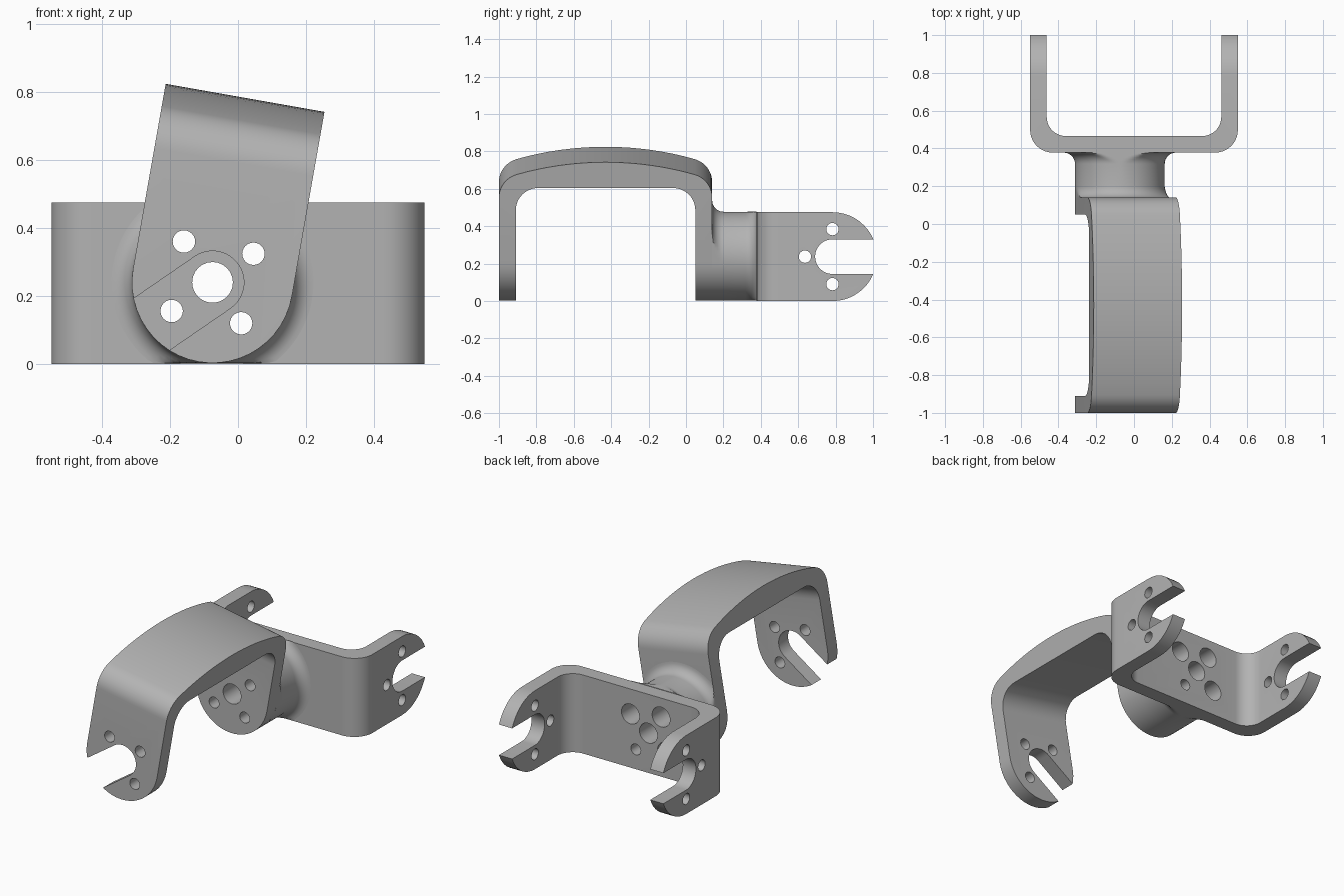
import bpy, bmesh
from math import sin, cos, radians, pi
from mathutils import Matrix, Vector

if "Cube" in bpy.data.objects:
    bpy.data.objects.remove(bpy.data.objects["Cube"])

R = 0.2375                       # half the strap width
T = 0.088                        # strap thickness
SLOT, SCREW, BORE = 0.0925, 0.033, 0.06
HOLE_RING = 0.147
HUB = Vector((-0.075, 0, 0.24))  # axis of the neck
TILT = Matrix.Translation(HUB) @ Matrix.Rotation(radians(10), 4, 'Y')

metal = bpy.data.materials.new("grey_metal")
metal.use_nodes = True
grey = (0.45, 0.45, 0.45, 1)
metal.diffuse_color = grey
metal.node_tree.nodes["Principled BSDF"].inputs["Base Color"].default_value = grey


def finish_mesh(name, bm):
    bmesh.ops.recalc_face_normals(bm, faces=bm.faces)
    mesh = bpy.data.meshes.new(name)
    bm.to_mesh(mesh)
    bm.free()
    mesh.materials.append(metal)
    ob = bpy.data.objects.new(name, mesh)
    bpy.context.collection.objects.link(ob)
    return ob


def arc(cx, cy, r, start, end, n=10):
    angles = [radians(start + (end - start) * i / n) for i in range(n + 1)]
    return [(cx + r * cos(a), cy + r * sin(a)) for a in angles]


def prism(name, pts, axis, lo, hi, matrix=Matrix()):
    """Extrude a 2D outline along one axis."""
    place = {'x': lambda p, d: (d, p[0], p[1]),
             'y': lambda p, d: (p[0], d, p[1]),
             'z': lambda p, d: (p[0], p[1], d)}[axis]
    bm = bmesh.new()
    ends = [[bm.verts.new(matrix @ Vector(place(p, d))) for p in pts] for d in (lo, hi)]
    for ring in ends:
        bm.faces.new(ring)
    n = len(pts)
    for i in range(n):
        j = (i + 1) % n
        bm.faces.new((ends[0][i], ends[0][j], ends[1][j], ends[1][i]))
    return finish_mesh(name, bm)


def stadium(cx, cy, r, direction, length):
    """Half circle at (cx, cy) with straight sides running off in a direction."""
    pts = arc(cx, cy, r, direction + 90, direction + 270, 24)
    d = radians(direction)
    far = [(p[0] + length * cos(d), p[1] + length * sin(d)) for p in (pts[-1], pts[0])]
    return pts + far


def circle(cx, cy, r):
    return arc(cx, cy, r, 0, 345, 23)


def carve(ob, tool, operation='DIFFERENCE'):
    mod = ob.modifiers.new("carve", 'BOOLEAN')
    mod.operation, mod.solver, mod.object = operation, 'EXACT', tool
    bpy.context.view_layer.objects.active = ob
    bpy.ops.object.modifier_apply(modifier=mod.name)
    bpy.data.objects.remove(tool)


def hub_hole(ob, angle, r, lo, hi):
    a = radians(angle)
    x, z = HUB.x + HOLE_RING * cos(a), HUB.z + HOLE_RING * sin(a)
    carve(ob, prism("cutter", circle(x, z, r), 'y', lo, hi))


# Front yoke: arched strap, tilted about the neck axis
outer = (arc(-0.87, 0.36, 0.13, 180, 106) + arc(-0.43, -1.178, 1.73, 106, 74, 16)[1:-1]
         + arc(0.01, 0.36, 0.13, 74, 0))
inner = arc(-0.07, 0.292, 0.12, 0, 90) + arc(-0.79, 0.292, 0.12, 90, 180)
profile = outer + [(0.14, -0.3), (0.05, -0.3)] + inner + [(-0.91, -0.3), (-1, -0.3)]
front_yoke = prism("front_yoke", profile, 'x', -0.3, 0.3, TILT)
carve(front_yoke, prism("outline", stadium(0, 0, R, 90, 0.8), 'y', -1.2, 0.4, TILT), 'INTERSECT')
carve(front_yoke, prism("slot", stadium(HUB.x, HUB.z, SLOT, 214.5, 0.5), 'y', -1.2, -0.7))
carve(front_yoke, prism("bore", circle(HUB.x, HUB.z, BORE), 'y', -0.2, 0.3))
for angle in (35, 125, 215, 305):
    hub_hole(front_yoke, angle, SCREW, -0.2 if angle == 215 else -1.2, 0.3)

# Rear yoke: U strap with two forked arms
W, Y0 = 0.55, 0.378
outer = arc(-W + 0.12, Y0 + 0.12, 0.12, 180, 270) + arc(W - 0.12, Y0 + 0.12, 0.12, 270, 360)
wi, yi = W - T - 0.1, Y0 + T + 0.1
inner = arc(wi, yi, 0.1, 0, -90) + arc(-wi, yi, 0.1, 270, 180)
profile = outer + [(W, 1.2), (W - T, 1.2)] + inner + [(T - W, 1.2), (-W, 1.2)]
rear_yoke = prism("rear_yoke", profile, 'z', -0.1, 0.6)
PIVOT = 0.783
carve(rear_yoke, prism("outline", stadium(PIVOT, R, R, 180, 0.7), 'x', -0.8, 0.8), 'INTERSECT')
carve(rear_yoke, prism("slot", stadium(PIVOT, R, SLOT, 0, 0.5), 'x', -0.8, 0.8))
for a in (90, 180, 270):
    y, z = PIVOT + HOLE_RING * cos(radians(a)), R + HOLE_RING * sin(radians(a))
    carve(rear_yoke, prism("cutter", circle(y, z, SCREW), 'x', -0.8, 0.8))

# Neck: flared barrel, trimmed to the strap widths at both ends
FLARE, N = 0.06, 96
rings = [(0.14 + FLARE - dy, R + FLARE - dr) for dr, dy in arc(0, 0, FLARE, 90, 0, 8)]
rings = [(0.14 + FLARE * (1 - cos(t)), R + FLARE * (1 - sin(t)), True)
         for t in [pi / 2 * i / 8 for i in range(9)]]
rings += [(Y0 - y + 0.14, r, False) for y, r, _ in reversed(rings)]
bm = bmesh.new()
loops = []
for y, r, front in rings:
    loop = []
    for k in range(N):
        a = 2 * pi * k / N
        if front:
            limit = R / max(abs(cos(a)), 0.01) if sin(a) > 0 else R
            matrix = TILT
        else:
            limit = R / max(abs(sin(a)), 0.01)
            matrix = Matrix.Translation(HUB) @ Matrix.Rotation(radians(10), 4, 'Y')
            tilted = a - radians(10)
            limit = R / max(abs(sin(tilted)), 0.01)
        q = min(r, limit)
        loop.append(bm.verts.new(matrix @ Vector((q * cos(a), y, q * sin(a)))))
    loops.append(loop)
for lower, upper in zip(loops, loops[1:]):
    for k in range(N):
        j = (k + 1) % N
        bm.faces.new((lower[k], lower[j], upper[j], upper[k]))
bm.faces.new(loops[0])
bm.faces.new(loops[-1])
neck = finish_mesh("neck", bm)

# Centre bore, deep screw wells and one plain hole through neck and rear plate
for part in (neck, rear_yoke):
    carve(part, prism("bore", circle(HUB.x, HUB.z, BORE), 'y', 0.1, 0.6))
    for angle in (35, 125, 215, 305):
        hub_hole(part, angle, SCREW if angle == 305 else BORE, 0.1, 0.6)

# Smooth the curved walls, keep the edges crisp
for ob in (front_yoke, rear_yoke, neck):
    bpy.ops.object.select_all(action='DESELECT')
    ob.select_set(True)
    bpy.context.view_layer.objects.active = ob
    bpy.ops.object.shade_smooth_by_angle(angle=radians(30))
